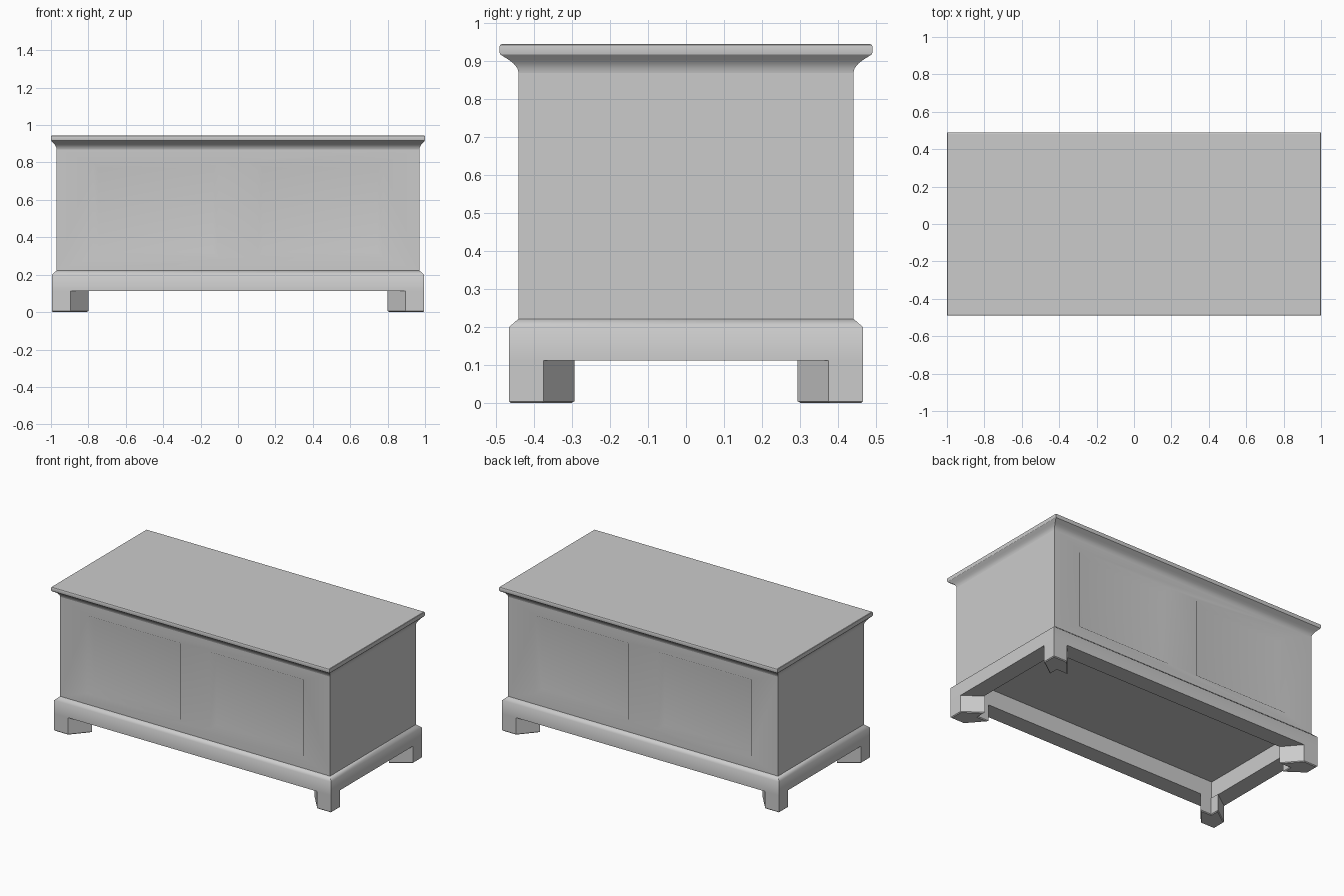
import bpy, bmesh, math

if "Cube" in bpy.data.objects:
    bpy.data.objects.remove(bpy.data.objects["Cube"])


def finish(name, bm, angle=None):
    bmesh.ops.recalc_face_normals(bm, faces=bm.faces)
    me = bpy.data.meshes.new(name)
    bm.to_mesh(me)
    bm.free()
    ob = bpy.data.objects.new(name, me)
    bpy.context.collection.objects.link(ob)
    if angle:
        smooth(ob, angle)
    return ob


def smooth(ob, angle):
    bpy.ops.object.select_all(action='DESELECT')
    ob.select_set(True)
    bpy.context.view_layer.objects.active = ob
    bpy.ops.object.shade_smooth_by_angle(angle=math.radians(angle))


def loft(name, rings, closed=False, angle=None):
    """Stack rectangles (half x, half y, z); closed joins last ring to first."""
    bm = bmesh.new()
    loops = [[bm.verts.new((sx * hx, sy * hy, z))
              for sx, sy in ((-1, -1), (1, -1), (1, 1), (-1, 1))]
             for hx, hy, z in rings]
    pairs = list(zip(loops, loops[1:]))
    if closed:
        pairs.append((loops[-1], loops[0]))
    else:
        bm.faces.new(loops[0])
        bm.faces.new(loops[-1])
    for a, b in pairs:
        for i in range(4):
            j = (i + 1) % 4
            bm.faces.new((a[i], a[j], b[j], b[i]))
    return finish(name, bm, angle)


# Chest body with two recessed panels on the front and the back
body = loft("chest_body", [(0.97, 0.44, 0.221), (0.97, 0.44, 0.875)])
DEPTH, SLOPE, OUT = 0.03, 0.028, 0.02
for side in (-1, 1):
    for cx in (-0.44, 0.44):
        grow = SLOPE * OUT / DEPTH
        cutter = loft("panel_cutter",
                      [(0.336 - SLOPE, 0.253 - SLOPE, -DEPTH),
                       (0.336 + grow, 0.253 + grow, OUT)])
        cutter.location = (cx, side * 0.44, 0.545)
        cutter.rotation_euler.x = -side * math.pi / 2
        cutter.hide_render = True
        mod = body.modifiers.new("panel", 'BOOLEAN')
        mod.operation, mod.object, mod.solver = 'DIFFERENCE', cutter, 'EXACT'
        bpy.context.view_layer.objects.active = body
        bpy.ops.object.modifier_apply(modifier=mod.name)
        bpy.data.objects.remove(cutter)
# Soft panel slopes, crisp box corners
smooth(body, 55)
body.modifiers.new("soft_panels", 'WEIGHTED_NORMAL').keep_sharp = True

# Lid with cove moulding: (overhang fraction, z)
lid_profile = [(0, 0.868), (0.06, 0.88), (0.25, 0.892), (0.5, 0.902),
               (0.85, 0.913), (0.97, 0.917), (1, 0.923), (1, 0.937),
               (0.96, 0.942), (0.88, 0.944)]
loft("lid", [(0.97 + 0.03 * t, 0.44 + 0.05 * t, z) for t, z in lid_profile], angle=25)

# Plinth frame with sloped top edge, hollow underneath
T, LOW = 0.11, 0.112
loft("plinth_frame", [(0.995, 0.465, LOW), (0.995, 0.465, 0.2), (0.97, 0.44, 0.222),
                      (0.995 - T, 0.465 - T, 0.222), (0.995 - T, 0.465 - T, LOW)],
     closed=True, angle=55)

# Bracket feet: L-shaped plan measured inward from each outer corner
plan = [(0, 0), (0.1, 0), (0.195, T), (0.115, T), (0.115, 0.172), (0, 0.09)]
for sx, side_name in ((-1, "left"), (1, "right")):
    for sy, end_name in ((-1, "front"), (1, "back")):
        bm = bmesh.new()
        base = bm.faces.new([bm.verts.new((sx * (0.995 - x), sy * (0.465 - y), LOW))
                             for x, y in plan])
        ext = bmesh.ops.extrude_face_region(bm, geom=[base], use_keep_orig=True)
        low = [v for v in ext["geom"] if isinstance(v, bmesh.types.BMVert)]
        bmesh.ops.translate(bm, verts=low, vec=(0, 0, -LOW))
        bmesh.ops.recalc_face_normals(bm, faces=bm.faces)
        edges = [e for e in bm.edges if all(v.co.z < 0.01 for v in e.verts)]
        bmesh.ops.bevel(bm, geom=edges, offset=0.005, segments=1, affect='EDGES')
        finish(f"{end_name}_{side_name}_foot", bm)
